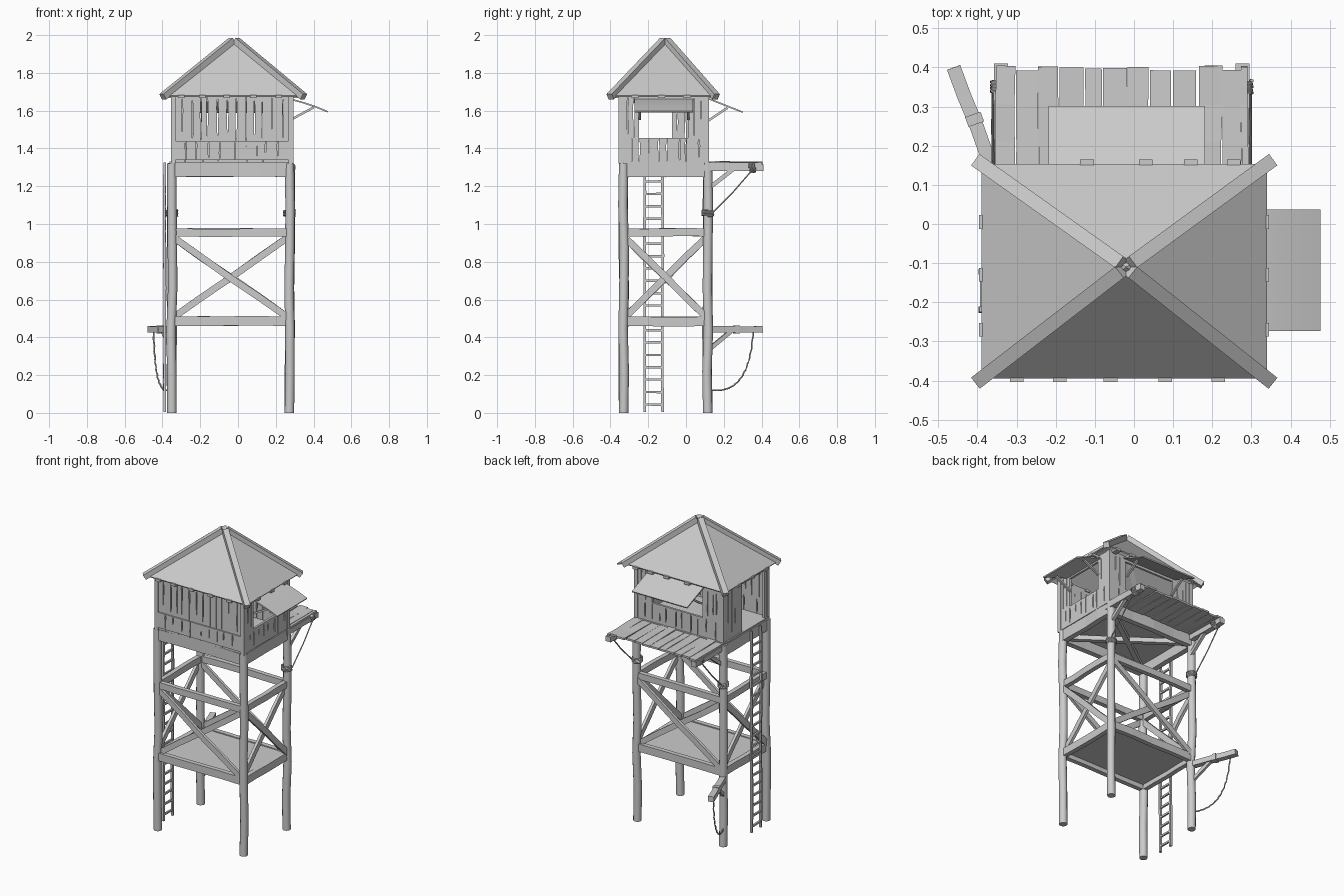
import bpy, bmesh, math, random
from mathutils import Vector as V

if "Cube" in bpy.data.objects:
    bpy.data.objects.remove(bpy.data.objects["Cube"])

random.seed(4)
R = random.uniform


def finish(name, bm, smooth=False):
    bmesh.ops.recalc_face_normals(bm, faces=bm.faces)
    me = bpy.data.meshes.new(name)
    bm.to_mesh(me)
    bm.free()
    ob = bpy.data.objects.new(name, me)
    bpy.context.collection.objects.link(ob)
    if smooth:
        bpy.ops.object.select_all(action='DESELECT')
        ob.select_set(True)
        bpy.context.view_layer.objects.active = ob
        bpy.ops.object.shade_smooth_by_angle(angle=math.radians(50))
    return ob


def rings(bm, secs):
    """Skin a list of equal-length rings and cap both ends."""
    vs = [[bm.verts.new(p) for p in s] for s in secs]
    n = len(vs[0])
    for a, b in zip(vs, vs[1:]):
        for i in range(n):
            bm.faces.new((a[i], a[(i + 1) % n], b[(i + 1) % n], b[i]))
    bm.faces.new(vs[0])
    bm.faces.new(vs[-1][::-1])


def sweep(bm, path, prof):
    path = [V(p) for p in path]
    secs = []
    for i, p in enumerate(path):
        d = (path[min(i + 1, len(path) - 1)] - path[max(i - 1, 0)]).normalized()
        up = V((0, 0, 1)) if abs(d.z) < .95 else V((0, 1, 0))
        s = d.cross(up).normalized()
        u = s.cross(d)
        secs.append([p + s * a + u * b for a, b in prof])
    rings(bm, secs)


def circle(r, n):
    return [(r * math.cos(2 * math.pi * i / n), r * math.sin(2 * math.pi * i / n)) for i in range(n)]


def beam(bm, a, b, w, h, wob=0.0, n=1):
    a, b = V(a), V(b)
    path = [a.lerp(b, i / n) + (V((R(-wob, wob), R(-wob, wob), R(-wob, wob))) if 0 < i < n else V())
            for i in range(n + 1)]
    sweep(bm, path, [(-w / 2, -h / 2), (w / 2, -h / 2), (w / 2, h / 2), (-w / 2, h / 2)])


def wall(bm, a, b, z0, z1, n, t=.014):
    """Vertical planks from a to b, with irregular slits between them."""
    a, b = V((*a, 0)), V((*b, 0))
    d = (b - a).normalized()
    nrm = V((-d.y, d.x, 0)) * t / 2
    L = (b - a).length
    cuts = [0] + [L * (i + R(-.2, .2)) / n for i in range(1, n)] + [L]
    gaps = [[0] * 4] + [[0, R(0, .004), R(.001, .005), 0] for _ in range(n - 1)] + [[0] * 4]
    for i in range(n):
        secs = []
        for k, f in enumerate((0, R(.2, .45), R(.6, .85), 1)):
            z = V((0, 0, z0 + (z1 - z0) * f))
            p = a + d * (cuts[i] + gaps[i][k]) + z
            q = a + d * (cuts[i + 1] - gaps[i + 1][k]) + z
            secs.append([p - nrm, q - nrm, q + nrm, p + nrm])
        rings(bm, secs)


X0, X1, Y0, Y1 = -.35, .272, -.33, .115
corners = [(X0, Y0), (X1, Y0), (X1, Y1), (X0, Y1)]

# Four slightly crooked round posts
for i, (x, y) in enumerate(corners):
    bm = bmesh.new()
    path = [(x + R(-.005, .005), y + R(-.005, .005), 1.32 * k / 6) for k in range(7)]
    path[0], path[6] = (x, y, 0), (x, y, 1.32)
    sweep(bm, path, circle(.025, 12))
    finish(f"post_{i + 1}", bm, True)

# Horizontal beams and cross braces on all four sides
bm, bx = bmesh.new(), bmesh.new()
for i in range(4):
    (ax, ay), (cx, cy) = corners[i], corners[(i + 1) % 4]
    for z, h, w in ((.485, .05, .03), (.955, .042, .03), (1.285, .072, .035)):
        beam(bm, (ax, ay, z), (cx, cy, z), w, h, .003, 4)
    o = V((ay - cy, cx - ax, 0)).normalized() * .008
    beam(bx, V((ax, ay, .50)) + o, V((cx, cy, .935)) + o, .018, .036, .003, 4)
    beam(bx, V((ax, ay, .935)) - o, V((cx, cy, .50)) - o, .018, .036, .003, 4)
for a, c in ((0, 2), (1, 3)):
    beam(bx, (*corners[a], 1.28), (*corners[c], 1.28), .03, .03)
finish("side_beams", bm)
finish("cross_braces", bx)

# Lower platform and cabin floor
for name, z, t, e in (("lower_platform", .498, .015, 0), ("cabin_floor", 1.322, .016, .012)):
    bm = bmesh.new()
    beam(bm, (X0 - e, (Y0 + Y1) / 2, z), (X1 + e, (Y0 + Y1) / 2, z), Y1 - Y0 + 2 * e, t)
    finish(name, bm)

# Cabin walls: window on the right and back, doorway on the left
bm = bmesh.new()
wall(bm, (-.345, -.343), (.28, -.343), 1.43, 1.68, 13)
wall(bm, (-.345, -.343), (.28, -.343), 1.325, 1.44, 8)
wall(bm, (-.333, -.353), (.277, -.353), 1.34, 1.44, 10, .01)
finish("front_wall", bm)
bm = bmesh.new()
wall(bm, (.282, -.345), (.282, .11), 1.325, 1.455, 9)
wall(bm, (.282, -.345), (.282, -.25), 1.455, 1.68, 3)
wall(bm, (.282, .01), (.282, .11), 1.455, 1.68, 3)
wall(bm, (.282, -.25), (.282, .01), 1.645, 1.68, 1)
finish("right_wall", bm)
bm = bmesh.new()
wall(bm, (.28, .11), (-.345, .11), 1.325, 1.455, 11)
wall(bm, (.28, .11), (.165, .11), 1.455, 1.68, 3)
wall(bm, (-.2, .11), (-.345, .11), 1.455, 1.68, 4)
wall(bm, (.165, .11), (-.2, .11), 1.645, 1.68, 1)
finish("back_wall", bm)
bm = bmesh.new()
wall(bm, (-.346, .11), (-.346, -.075), 1.325, 1.68, 5)
wall(bm, (-.346, -.31), (-.346, -.345), 1.325, 1.68, 1)
wall(bm, (-.346, -.075), (-.346, -.31), 1.64, 1.68, 1)
finish("left_wall", bm)
bm = bmesh.new()
for x in (-.343, .28):
    for y in (-.345, .108):
        beam(bm, (x, y, 1.32), (x, y, 1.68), .026, .026)
finish("cabin_corner_posts", bm)

# Pyramid roof sheets, hip beams and rafter ends
apex = V((-.02, -.11, 1.975))
eaves = [V((-.39, -.395, 1.68)), V((.34, -.395, 1.68)), V((.34, .153, 1.68)), V((-.39, .153, 1.68))]
bm = bmesh.new()
bv = [bm.verts.new(p) for p in eaves]
bt = bm.verts.new(apex)
for i in range(4):
    bm.faces.new((bv[i], bv[(i + 1) % 4], bt))
roof = finish("roof_sheets", bm)
m = roof.modifiers.new("thickness", 'SOLIDIFY')
m.thickness = .008
bm = bmesh.new()
for p in eaves:
    d = (apex - p).normalized()
    beam(bm, p - d * .012, apex - d * .015 + V((0, 0, .004)), .036, .034)
finish("roof_hip_beams", bm)
bm = bmesh.new()
for x in (-.30, -.19, -.06, .08, .215):
    beam(bm, (x, -.404, 1.674), (x, -.33, 1.674), .035, .016)
for x in (-.12, .03, .145, .255):
    beam(bm, (x, .165, 1.674), (x, .09, 1.674), .035, .016)
for y in (-.27, -.13, .005):
    beam(bm, (.345, y, 1.674), (.27, y, 1.674), .035, .016)
    beam(bm, (-.396, y, 1.674), (-.33, y, 1.674), .035, .016)
finish("rafter_ends", bm)

# Propped-open window shutters with struts
bm = bmesh.new()
prof = [(-.155, -.004), (.155, -.004), (.155, .004), (-.155, .004)]
sweep(bm, [(.292, -.118, 1.657), (.35, -.118, 1.641), (.41, -.118, 1.621), (.475, -.118, 1.594)], prof)
finish("right_shutter", bm, True)
bm = bmesh.new()
beam(bm, (-.018, .12, 1.663), (-.018, .30, 1.592), .40, .008)
finish("back_shutter", bm)
bm = bmesh.new()
for y in (-.245, .012):
    beam(bm, (.285, y, 1.555), (.40, y, 1.617), .014, .012)
for x in (-.19, .155):
    beam(bm, (x, .115, 1.545), (x, .22, 1.615), .014, .012)
finish("shutter_struts", bm)

# Rear balcony: planks, joists and struts
bm = bmesh.new()
x = -.355
while x < .28:
    w = min(R(.045, .065), .295 - x)
    c = x + w / 2
    beam(bm, (c, .11, 1.323 + R(-.003, .003)), (c + R(-.004, .004), R(.392, .405), 1.322 + R(-.003, .004)),
         w - .003, .012, .002, 3)
    x += w
finish("balcony_planks", bm)
bm = bmesh.new()
for x in (-.34, .277):
    beam(bm, (x, .09, 1.298), (x, .41, 1.298), .036, .034, .002, 4)
    beam(bm, (x, .115, 1.185), (x, .25, 1.29), .02, .022)
finish("balcony_joists", bm)

# Rope stays and coils wound around posts and joists
bm = bmesh.new()
for x, s in ((-.34, -1), (.277, 1)):
    beam_path = [(x + s * .02, .135, 1.055), (x + s * .021, .25, 1.17), (x + s * .02, .35, 1.285)]
    sweep(bm, beam_path, circle(.004, 6))
    px = X0 if s < 0 else X1
    coil = [(px + .03 * math.cos(t * .6), Y1 + .03 * math.sin(t * .6), 1.042 + .00075 * t) for t in range(43)]
    sweep(bm, coil, circle(.005, 5))
    coil = [(x + .024 * math.cos(t * .6), .335 + .00075 * t, 1.298 + .024 * math.sin(t * .6)) for t in range(43)]
    sweep(bm, coil, circle(.005, 5))
finish("balcony_ropes", bm, True)

# Low hoist arm at the back left with strut and hanging rope
bm = bmesh.new()
beam(bm, (-.35, .11, .442), (-.461, .40, .442), .036, .034, .002, 4)
beam(bm, (-.353, .12, .335), (-.395, .235, .43), .018, .022)
beam(bm, (-.403, .255, .442), (-.412, .28, .442), .042, .042)
finish("hoist_arm", bm)
bm = bmesh.new()
ctrl = [V(p) for p in ((-.447, .355, .43), (-.44, .34, .16), (-.41, .24, .11), (-.365, .135, .12))]
path = []
for i in range(41):
    t = i / 40
    p = sum((c * k for c, k in zip(ctrl, ((1 - t) ** 3, 3 * t * (1 - t) ** 2, 3 * t * t * (1 - t), t ** 3))), V())
    path.append(p + V((.002 * math.cos(i * 1.6), .002 * math.sin(i * 1.6), 0)))
sweep(bm, path, circle(.0045, 6))
finish("hoist_rope", bm, True)

# Ladder on the left side
bm = bmesh.new()
for y in (-.218, -.124):
    beam(bm, (-.388, y, .005), (-.388, y, 1.325), .014, .014, .002, 8)
for i in range(19):
    z = .045 + i * .0655
    beam(bm, (-.388, -.224, z), (-.388, -.118, z + R(-.003, .003)), .011, .012)
finish("ladder", bm)
